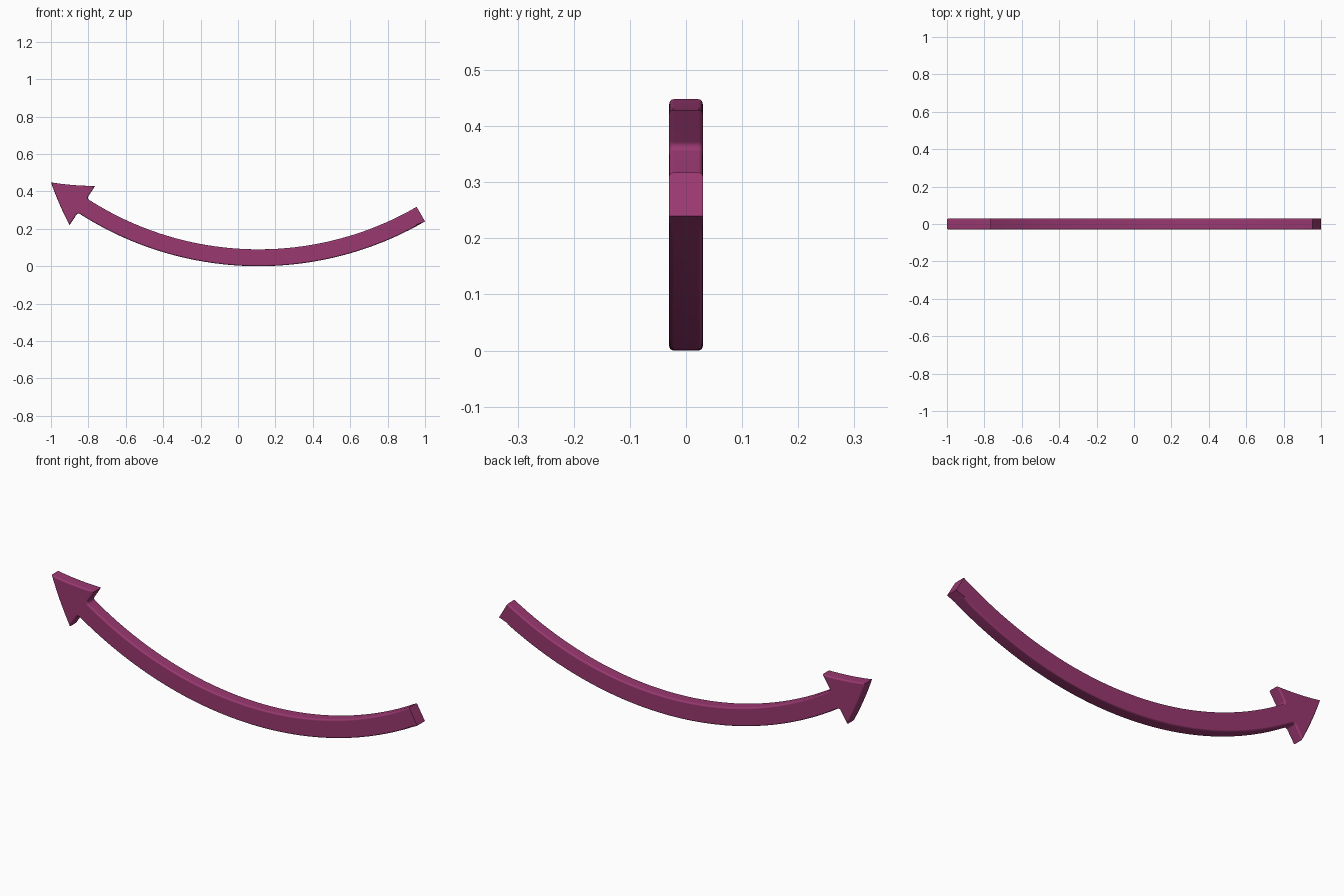
import bpy, bmesh, math

if "Cube" in bpy.data.objects:
    bpy.data.objects.remove(bpy.data.objects["Cube"])

R, CX, CZ = 1.73, 0.11, 1.775            # centre line circle of the bent arrow
TAIL, NECK, TIP = -30.1, 33.0, 39.91     # angles along the arc, in degrees
SHAFT, HEAD, DEPTH = 0.045, 0.125, 0.03  # half widths and half thickness
FILLET = 0.012


def bend(angle, offset):
    """Point on the bent arrow: angle along the arc, offset towards its centre."""
    t = math.radians(angle)
    r = R - offset
    return CX - r * math.sin(t), CZ - r * math.cos(t)


# Upper half of the arrow outline, from tail to tip
deg = math.degrees(FILLET / R)
half = [(TAIL + (NECK - deg - TAIL) * i / 40, SHAFT) for i in range(41)]
for i in range(1, 5):                    # small fillet at the neck
    a = math.radians(90 * i / 4)
    half.append((NECK - deg + deg * math.sin(a), SHAFT + FILLET * (1 - math.cos(a))))
half += [(NECK + (TIP - NECK) * i / 8, HEAD * (1 - i / 8)) for i in range(8)]
outline = half + [(TIP, 0)] + [(a, -o) for a, o in reversed(half)]

# Extrude the outline through the thickness
bm = bmesh.new()
front = [bm.verts.new((x, -DEPTH, z)) for x, z in (bend(a, o) for a, o in outline)]
face = bm.faces.new(front)
ext = bmesh.ops.extrude_face_region(bm, geom=[face], use_keep_orig=True)
for v in ext["geom"]:
    if isinstance(v, bmesh.types.BMVert):
        v.co.y = DEPTH
bmesh.ops.recalc_face_normals(bm, faces=bm.faces[:])

# Round the long rims, leaving the tail end crisp
tail_x = bend(TAIL, SHAFT)[0] - 0.001
rims = [e for e in bm.edges
        if abs(e.verts[0].co.y - e.verts[1].co.y) < 1e-5
        and not all(v.co.x > tail_x for v in e.verts)]
bmesh.ops.bevel(bm, geom=rims, offset=0.008, offset_type='OFFSET', segments=4,
                profile=0.5, affect='EDGES', clamp_overlap=False)
bmesh.ops.recalc_face_normals(bm, faces=bm.faces[:])

mesh = bpy.data.meshes.new("curved_arrow")
bm.to_mesh(mesh)
bm.free()
arrow = bpy.data.objects.new("curved_arrow", mesh)
bpy.context.collection.objects.link(arrow)

# Plum colour
mat = bpy.data.materials.new("plum")
mat.diffuse_color = (0.32, 0.04, 0.163, 1)
mat.use_nodes = True
mat.node_tree.nodes["Principled BSDF"].inputs["Base Color"].default_value = mat.diffuse_color
mesh.materials.append(mat)

# Smooth shading with crisp corners and flat sides
bpy.context.view_layer.objects.active = arrow
arrow.select_set(True)
bpy.ops.object.shade_smooth_by_angle(angle=math.radians(35))
mod = arrow.modifiers.new("flat_sides", 'WEIGHTED_NORMAL')
mod.keep_sharp = True
